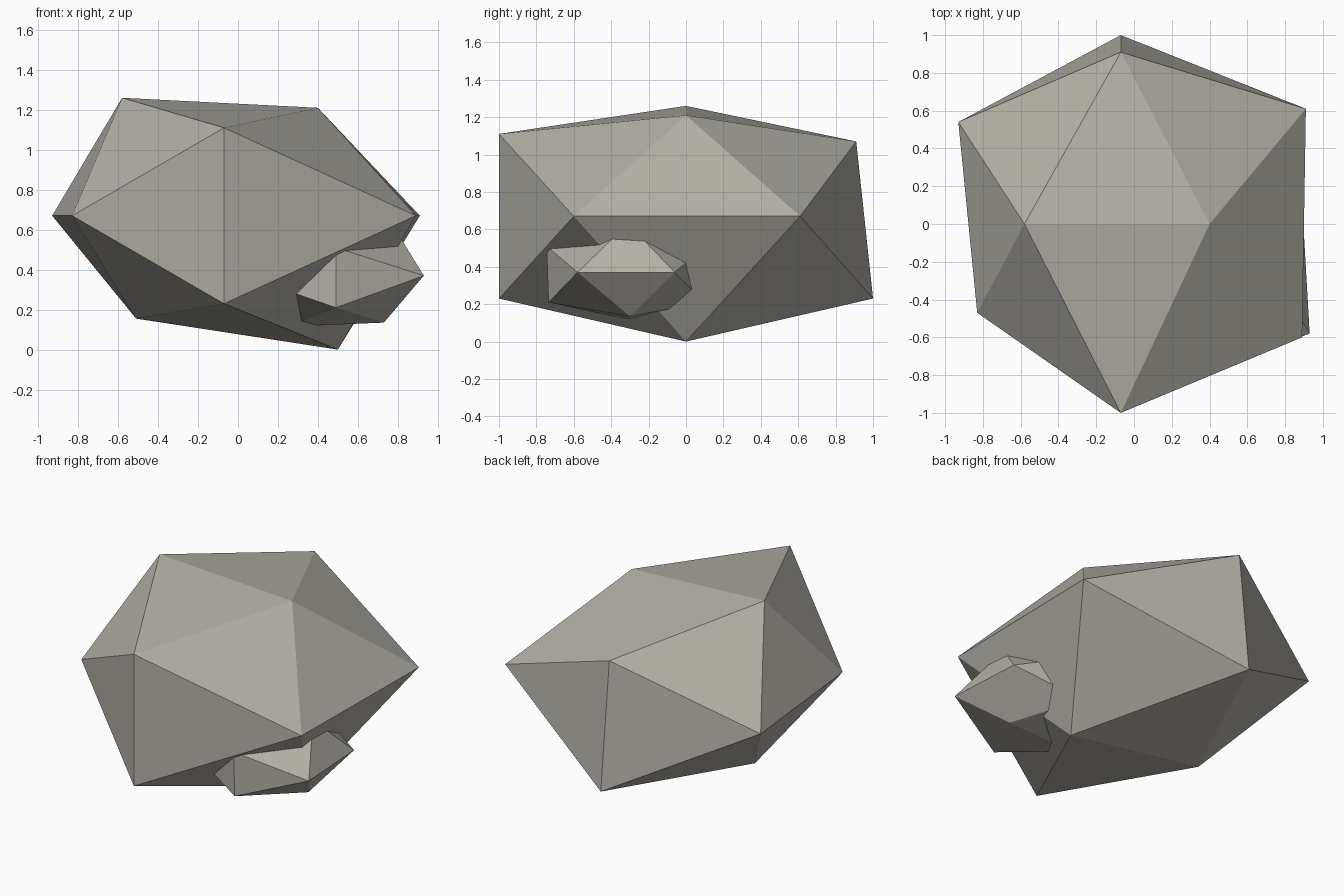
import bpy
import bmesh

cube = bpy.data.objects.get("Cube")
if cube:
    bpy.data.objects.remove(cube)

# Warm grey stone
stone = bpy.data.materials.new("warm_grey_stone")
stone.use_nodes = True
colour = (0.46, 0.44, 0.395, 1)
stone.diffuse_color = colour
bsdf = next(n for n in stone.node_tree.nodes if n.type == "BSDF_PRINCIPLED")
bsdf.inputs["Base Color"].default_value = colour
bsdf.inputs["Roughness"].default_value = 0.9


def rock(name, corners):
    """Twenty-sided rock: wire a regular icosahedron, then pull its corners.
    Corner pairs run: top, bottom, front, back, left side (-x), right side (+x)."""
    g = (1 + 5 ** 0.5) / 2
    regular = [(s, 0, z) for z in (g, -g) for s in (-1, 1)]
    regular += [(0, y, s) for y in (-g, g) for s in (1, -1)]
    regular += [(x, s, 0) for x in (-g, g) for s in (-1, 1)]
    bm = bmesh.new()
    verts = [bm.verts.new(p) for p in regular]
    bmesh.ops.convex_hull(bm, input=verts)
    for v, p in zip(verts, corners):
        v.co = p
    bmesh.ops.recalc_face_normals(bm, faces=bm.faces)
    mesh = bpy.data.meshes.new(name)
    bm.to_mesh(mesh)
    bm.free()
    mesh.materials.append(stone)
    obj = bpy.data.objects.new(name, mesh)
    bpy.context.collection.objects.link(obj)
    return obj


# Main boulder
rock("large_boulder", [
    (-0.58, 0, 1.26), (0.40, 0, 1.21),
    (-0.51, 0, 0.155), (0.50, 0, 0),
    (-0.07, -1, 1.11), (-0.07, -1, 0.23),
    (-0.07, 0.91, 1.07), (-0.07, 1, 0.23),
    (-0.83, -0.47, 0.67), (-0.93, 0.54, 0.67),
    (0.89, -0.60, 0.67), (0.91, 0.61, 0.67),
])

# Small stone embedded under the front left side
rock("small_stone", [
    (0.25, -0.31, 0.62), (0.77, -0.31, 0.63),
    (0.25, -0.30, 0.115), (0.73, -0.30, 0.135),
    (0.49, -0.745, 0.51), (0.49, -0.735, 0.21),
    (0.49, 0.10, 0.51), (0.49, 0.10, 0.21),
    (0.03, -0.58, 0.37), (0.03, -0.06, 0.37),
    (0.93, -0.58, 0.37), (0.90, -0.06, 0.37),
])
